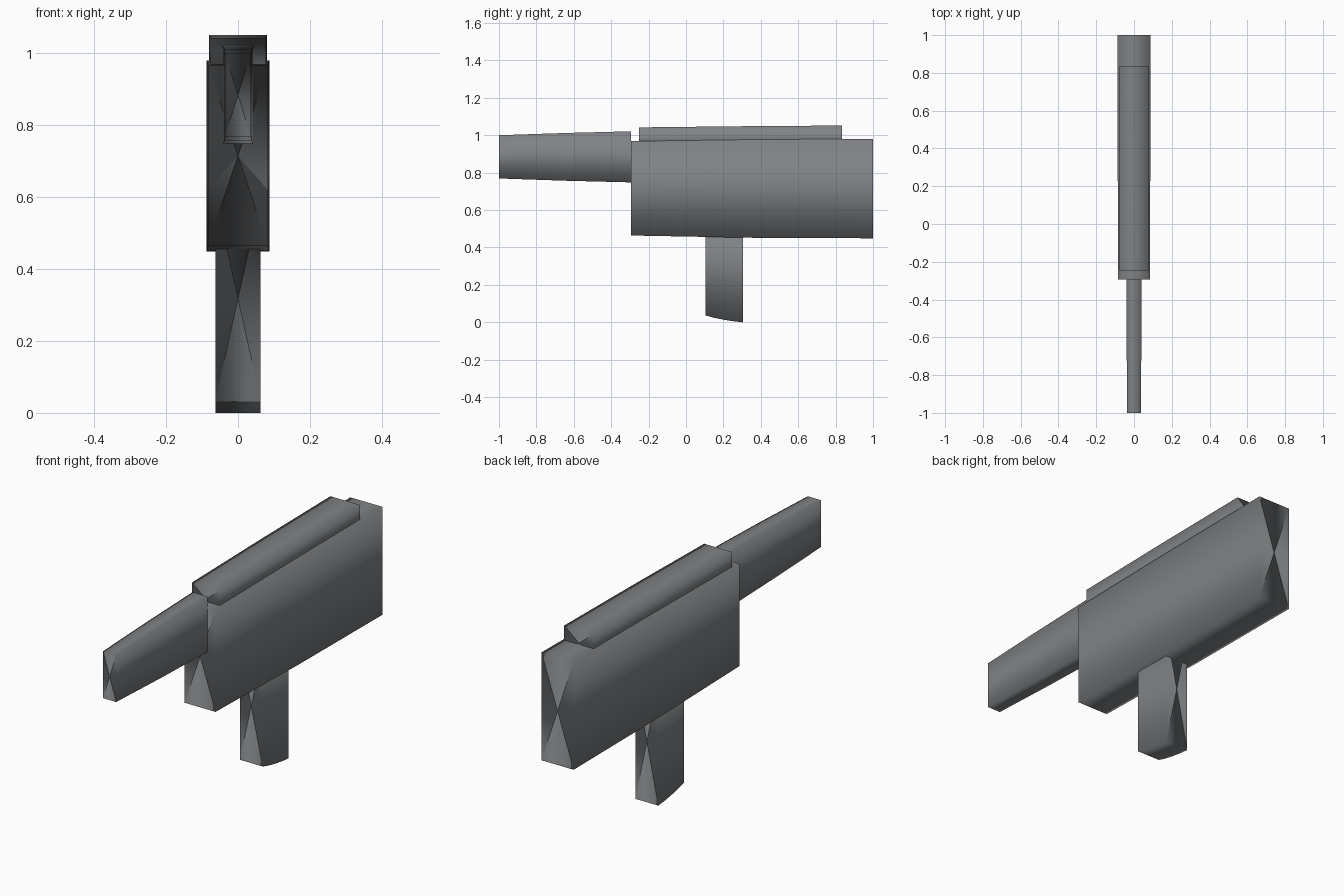
import bpy, bmesh
from mathutils import Vector

if "Cube" in bpy.data.objects:
    bpy.data.objects.remove(bpy.data.objects["Cube"])

gunmetal = bpy.data.materials.new("dark_grey")
gunmetal.diffuse_color = (0.215, 0.225, 0.235, 1.0)
gunmetal.use_nodes = True
gunmetal.node_tree.nodes["Principled BSDF"].inputs["Base Color"].default_value = gunmetal.diffuse_color


def loft(name, rings):
    """Skin four-cornered rings along y, fan the end caps, shade smooth around the axis."""
    bm = bmesh.new()
    loops = [[bm.verts.new(p) for p in ring] for ring in rings]
    for a, b in zip(loops, loops[1:]):
        for i in range(4):
            j = (i + 1) % 4
            bm.faces.new((a[i], a[j], b[j], b[i]))
    caps = [bm.faces.new(loops[0]), bm.faces.new(loops[-1])]
    bmesh.ops.poke(bm, faces=caps)
    bmesh.ops.recalc_face_normals(bm, faces=bm.faces)
    for f in bm.faces:
        f.smooth = True
    mesh = bpy.data.meshes.new(name)
    bm.to_mesh(mesh)
    bm.free()
    mesh.materials.append(gunmetal)

    # Normals point away from the long axis, on the sides and on the caps alike
    corner = [Vector((sx, 0, sz)).normalized()
              for sx, sz in ((-1, -1), (1, -1), (1, 1), (-1, 1))]
    ring_verts = 4 * len(rings)
    normals = [None] * len(mesh.loops)
    for poly in mesh.polygons:
        rim = [corner[v % 4] for v in poly.vertices if v < ring_verts]
        middle = sum(rim, Vector()).normalized()
        for li in poly.loop_indices:
            v = mesh.loops[li].vertex_index
            normals[li] = corner[v % 4] if v < ring_verts else middle
    mesh.normals_split_custom_set(normals)

    obj = bpy.data.objects.new(name, mesh)
    bpy.context.collection.objects.link(obj)
    return obj


def along_y(name, stations):
    """Stations are (y, half width, bottom, top)."""
    return loft(name, [[(-w, y, b), (w, y, b), (w, y, t), (-w, y, t)]
                       for y, w, b, t in stations])


# Main housing, slightly flared towards the back
along_y("body", [(-0.295, 0.084, 0.464, 0.968),
                 (0.35, 0.0865, 0.452, 0.977),
                 (1.0, 0.0875, 0.449, 0.981)])

# Raised rail, sunk into the top of the housing
along_y("top_rail", [(-0.25, 0.076, 0.92, 1.042),
                     (0.28, 0.079, 0.92, 1.048),
                     (0.834, 0.08, 0.92, 1.052)])

# Tapered barrel
along_y("barrel", [(-1.0, 0.036, 0.769, 1.0),
                   (-0.65, 0.039, 0.757, 1.012),
                   (-0.295, 0.041, 0.748, 1.021)])

# Grip with a curved underside, running up into the housing
along_y("grip", [(y, 0.0625, b, 0.6)
                 for y, b in [(0.103, 0.037), (0.15, 0.024), (0.2, 0.014),
                              (0.25, 0.006), (0.305, 0.0)]])
